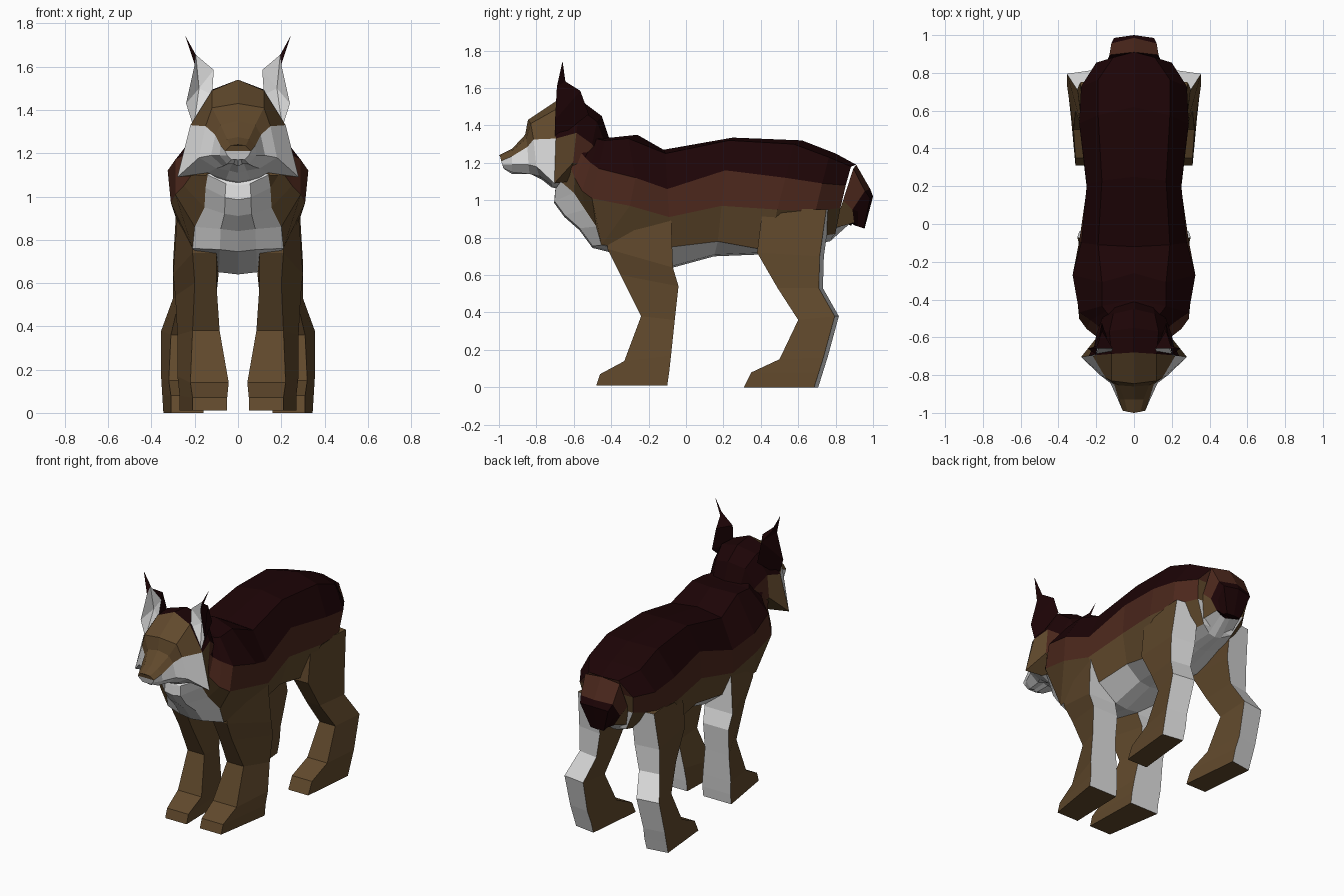
import bpy, bmesh

if "Cube" in bpy.data.objects:
    bpy.data.objects.remove(bpy.data.objects["Cube"])

COLOURS = {
    "brown_fur": (0.118, 0.066, 0.025),
    "white_fur": (0.75, 0.75, 0.75),
    "maroon_fur": (0.012, 0.0012, 0.0018),
    "rust_fur": (0.073, 0.021, 0.012),
}
MATS = []
for name, rgb in COLOURS.items():
    m = bpy.data.materials.new(name)
    m.diffuse_color = (*rgb, 1)
    m.use_nodes = True
    m.node_tree.nodes["Principled BSDF"].inputs["Base Color"].default_value = m.diffuse_color
    MATS.append(m)
BROWN, WHITE, MAROON, RUST = range(4)


def make_object(name, bm, mirror=False):
    """Flat-shaded object, optionally mirrored to the other side."""
    bmesh.ops.recalc_face_normals(bm, faces=bm.faces)
    me = bpy.data.meshes.new(name)
    bm.to_mesh(me)
    bm.free()
    for m in MATS:
        me.materials.append(m)
    ob = bpy.data.objects.new(name, me)
    bpy.context.collection.objects.link(ob)
    if mirror:
        ob.modifiers.new("other_side", "MIRROR")
    return ob


def symmetric_loft(name, rings, colour, cap_colour):
    """Ring: top y, z, bottom y, z, then side points (x, z) or (x, z, y) downwards.
    Unset y values lean evenly from top to bottom; the underside gets a flat strip."""
    bm = bmesh.new()
    rows = []
    for yt, zt, yb, zb, *side in rings:
        last = len(side) + 1
        co = [(0, yt, zt)]
        co += [(p[0], p[2] if len(p) > 2 else yt + (yb - yt) * j / last, p[1])
               for j, p in enumerate(side, 1)]
        co += [(side[-1][0] * .4, yb + .002, zb + .01), (0, yb, zb)]
        right = [bm.verts.new(c) for c in co]
        left = [v if v.co.x == 0 else bm.verts.new((-v.co.x, v.co.y, v.co.z)) for v in right]
        rows.append((right, left))
    n = len(rows[0][0])
    for i, (a, b) in enumerate(zip(rows, rows[1:])):
        for s in (0, 1):
            for j in range(n - 1):
                f = bm.faces.new((a[s][j], a[s][j + 1], b[s][j + 1], b[s][j]))
                f.material_index = colour(i, j)
    # end caps, banded from top to bottom
    for r, l in (rows[0], rows[-1]):
        for j in range(n - 1):
            corners = list(dict.fromkeys((r[j], r[j + 1], l[j + 1], l[j])))
            f = bm.faces.new(corners)
            f.material_index = cap_colour(j)
    return make_object(name, bm)


def leg(name, rows, twist):
    """Rows: front y, z, back y, z, then x of inner front, outer front, outer back, inner back."""
    bm = bmesh.new()
    rings = [[bm.verts.new(p) for p in ((a, yf, zf), (b, yf, zf), (c, yb, zb), (d, yb + twist, zb))]
             for yf, zf, yb, zb, a, b, c, d in rows]
    for r, s in zip(rings, rings[1:]):
        for j in range(4):
            k = (j + 1) % 4
            f = bm.faces.new((r[j], r[k], s[k], s[j]))
            f.material_index = WHITE if j == 2 else BROWN
    bm.faces.new(rings[0])
    bm.faces.new(rings[-1])
    make_object(name, bm, True)


# Torso and neck, from the nape to the rump
torso = [
    (-.55, 1.46, -.70, 1.05, (.11, 1.43), (.17, 1.31), (.17, 1.23), (.14, 1.10)),
    (-.43, 1.34, -.705, .985, (.13, 1.33), (.19, 1.23), (.20, 1.12), (.15, 1.04, -.60)),
    (-.415, 1.335, -.65, .91, (.15, 1.325), (.23, 1.20), (.25, 1.05), (.155, .95, -.54)),
    (-.40, 1.335, -.57, .84, (.17, 1.32), (.29, 1.17), (.29, 1.01), (.20, .86, -.48)),
    (-.26, 1.35, -.50, .745, (.17, 1.33), (.325, 1.12, -.27), (.31, .97, -.30), (.21, .76)),
    (-.12, 1.27, -.07, .64, (.19, 1.25), (.28, 1.06), (.29, .91), (.22, .75)),
    (.25, 1.335, .15, .70, (.17, 1.32), (.25, 1.16), (.25, .97), (.20, .78)),
    (.62, 1.32, .40, .71, (.19, 1.30), (.29, 1.12), (.285, .95), (.20, .73)),
    (.80, 1.25, .62, .76, (.19, 1.23), (.28, 1.09), (.27, .94), (.15, .80)),
    (.91, 1.19, .77, .78, (.11, 1.18), (.20, 1.08), (.18, .96), (.11, .82)),
]
BANDS = (MAROON, MAROON, RUST, BROWN, WHITE, WHITE)
symmetric_loft("torso", torso, lambda i, j: BANDS[j],
               lambda j: (RUST, RUST, BROWN, WHITE, WHITE, WHITE)[j])

# Head, from the nose to the nape
head = [
    (-1.0, 1.24, -.97, 1.165, (.035, 1.235), (.06, 1.21), (.05, 1.19), (.03, 1.17)),
    (-.93, 1.275, -.93, 1.14, (.05, 1.265), (.08, 1.235), (.085, 1.19), (.05, 1.15)),
    (-.86, 1.35, -.83, 1.14, (.08, 1.33), (.105, 1.285), (.125, 1.19), (.07, 1.14)),
    (-.845, 1.43, -.77, 1.11, (.12, 1.41), (.15, 1.325), (.18, 1.18), (.10, 1.13)),
    (-.68, 1.54, -.72, 1.07, (.12, 1.49), (.22, 1.33), (.28, 1.09), (.14, 1.11)),
    (-.55, 1.525, -.64, 1.05, (.13, 1.49), (.20, 1.36), (.20, 1.20), (.12, 1.10)),
    (-.45, 1.45, -.58, 1.03, (.11, 1.42), (.17, 1.30), (.17, 1.19), (.10, 1.08)),
    (-.41, 1.33, -.54, 1.04, (.10, 1.31), (.14, 1.24), (.14, 1.16), (.08, 1.08)),
]
FACE = (BROWN, BROWN, WHITE, WHITE, WHITE, WHITE)
TEMPLE = (MAROON, MAROON, BROWN, BROWN, WHITE, WHITE)
symmetric_loft("head", head,
               lambda i, j: (FACE if i < 4 else TEMPLE if i == 4 else BANDS)[j],
               lambda j: FACE[j])

# Ears: pale hollow in front, dark back and tuft
P = {
    "tip": (.245, -.66, 1.745), "notch": (.195, -.66, 1.655), "inner": (.112, -.66, 1.585),
    "base_in": (.12, -.68, 1.47), "base_out": (.205, -.70, 1.32), "outer": (.24, -.70, 1.43),
    "upper": (.20, -.69, 1.61), "hollow": (.18, -.645, 1.50), "peak": (.195, -.645, 1.635),
    "ridge": (.17, -.565, 1.585), "root": (.17, -.52, 1.46),
}
bm = bmesh.new()
V = {k: bm.verts.new(p) for k, p in P.items()}
rim = ["base_in", "base_out", "outer", "upper", "notch", "inner"]
for a, b in zip(rim, rim[1:] + rim[:1]):
    bm.faces.new((V["hollow"], V[a], V[b])).material_index = WHITE
for keys in ("tip notch upper", "tip peak notch", "tip upper peak",
             "peak ridge inner notch", "peak upper ridge", "ridge upper outer",
             "ridge root base_in inner", "ridge outer base_out root",
             "root base_out base_in"):
    bm.faces.new([V[k] for k in keys.split()]).material_index = MAROON
make_object("ears", bm, True)

leg("front_legs", [
    (-.42, .98, -.08, .92, .15, .22, .28, .15),
    (-.42, .74, -.07, .64, .10, .21, .30, .09),
    (-.35, .60, -.04, .54, .10, .20, .29, .10),
    (-.24, .38, -.06, .36, .085, .21, .28, .10),
    (-.33, .14, -.08, .17, .043, .22, .28, .07),
    (-.46, .07, -.09, .08, .05, .21, .27, .06),
    (-.48, .01, -.10, .01, .05, .21, .27, .06),
], 0)
leg("hind_legs", [
    (.41, .96, .75, .95, .20, .26, .285, .13),
    (.38, .72, .715, .70, .15, .26, .30, .13),
    (.49, .53, .71, .53, .17, .27, .30, .16),
    (.60, .36, .795, .38, .19, .31, .355, .20),
    (.50, .15, .735, .16, .17, .32, .355, .21),
    (.35, .08, .71, .08, .16, .31, .35, .20),
    (.31, 0, .685, 0, .16, .31, .345, .20),
], .022)

# Stubby tail with a dark tip and pale underside
tail = [
    (.91, 1.19, .77, .78, (.13, 1.17, .895), (.15, 1.0), (.12, .85, .79)),
    (.985, 1.06, .87, .87, (.12, 1.05), (.13, .95, .89), (.09, .88)),
    (1.0, 1.02, .88, .865, (.105, 1.01, .985), (.10, .94, .92), (.07, .87)),
    (.955, .85, .885, .865, (.05, .85, .95), (.05, .86), (.04, .865)),
]
symmetric_loft("tail", tail,
               lambda i, j: (RUST, RUST, BROWN, WHITE, WHITE)[j] if i == 0 else MAROON,
               lambda j: MAROON)
